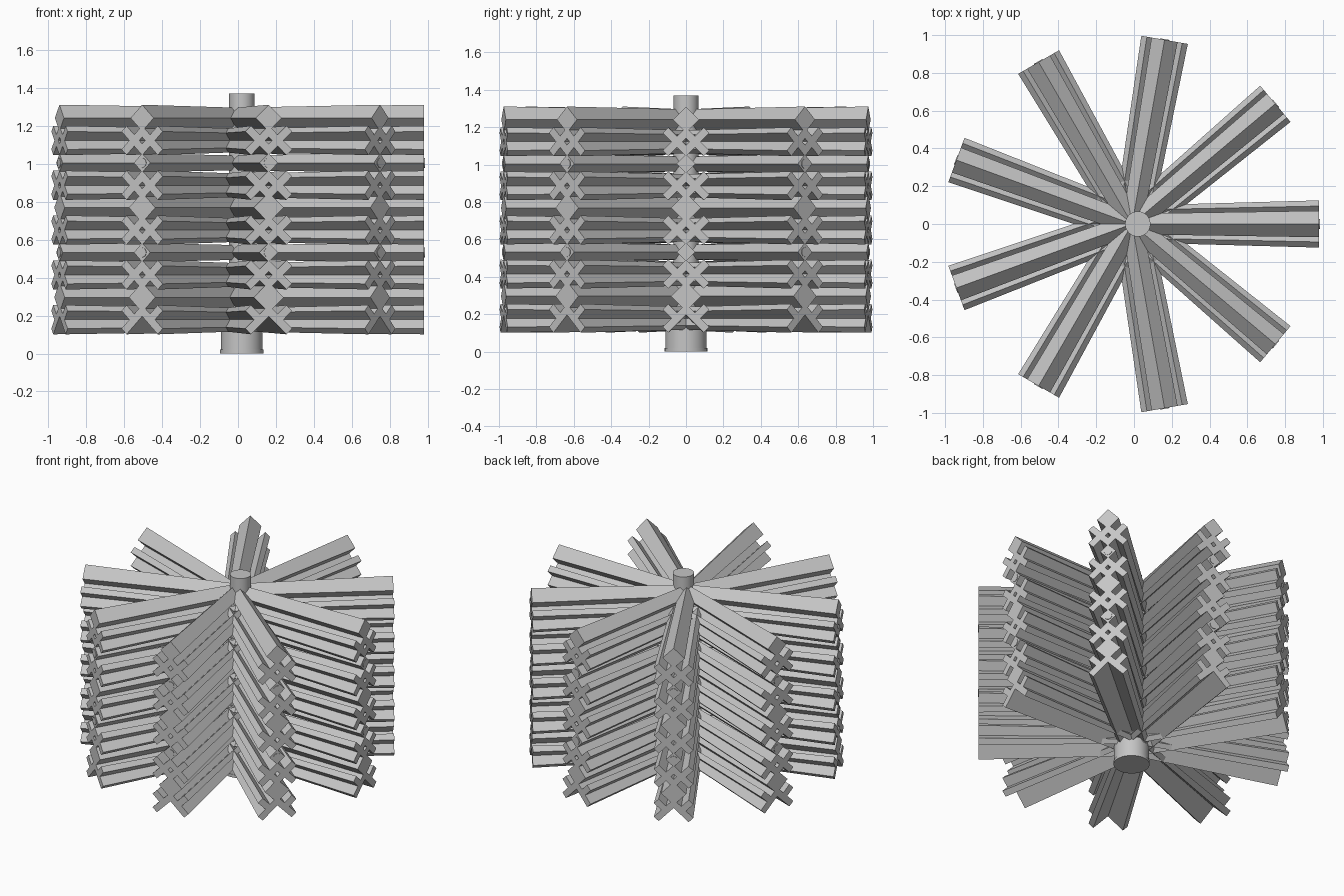
import bpy, bmesh, math
from mathutils import Matrix

cube = bpy.data.objects.get("Cube")
if cube:
    bpy.data.objects.remove(cube, do_unlink=True)

grey = bpy.data.materials.new("plain grey")
grey.use_nodes = True
GREY = (0.56, 0.56, 0.56, 1)
grey.diffuse_color = GREY
grey.node_tree.nodes["Principled BSDF"].inputs["Base Color"].default_value = GREY

ARMS = 9
REACH = 0.99        # arm length from the axis
TAPER = 0.78        # section size at the axis
AXIS_X = -0.01
TOP = 1.24          # centre of the topmost rod
STEP = 0.118        # vertical spacing of the lattice


def rod(bm, section, zc, reach=REACH):
    """Tapered bar along +x; section holds (y, dz) points about height zc."""
    inner = [bm.verts.new((0, y * TAPER, zc + d * TAPER)) for y, d in section]
    outer = [bm.verts.new((reach, y, zc + d)) for y, d in section]
    n = len(section)
    for i in range(n):
        j = (i + 1) % n
        bm.faces.new((inner[i], inner[j], outer[j], outer[i]))
    bm.faces.new(outer)
    bm.faces.new(inner[::-1])


def diamond(bm, zc, size):
    rod(bm, [(size, 0), (0, size), (-size, 0), (0, -size)], zc)


def chevron(bm, zc, flip):
    """V of two mitred diagonal legs with square-cut tips."""
    half = [(0.095, 0.077), (0.125, 0.047)]
    pts = [(0, -0.018)] + half + [(0, -0.078)]
    pts += [(-y, d) for y, d in reversed(half)]
    rod(bm, [(y, d * flip) for y, d in pts], zc)


def short_legs(bm, zc):
    """Upper stubs of the lowest cross, leaving its centre open."""
    for s in (1, -1):
        rod(bm, [(s * 0.03, 0.012), (s * 0.095, 0.077),
                 (s * 0.125, 0.047), (s * 0.06, -0.018)], zc)


def pin(bm, zc):
    ring = [math.tau * i / 16 for i in range(16)]
    rod(bm, [(0.026 * math.cos(a), 0.026 * math.sin(a)) for a in ring], zc, REACH + 0.004)


# Lattice section of one arm, from top to bottom
bm = bmesh.new()
for i in range(10):
    z = TOP - i * STEP
    if i % 2:
        chevron(bm, z, -1)
        if i < 9:
            chevron(bm, z, 1)
        else:
            short_legs(bm, z)
    elif i % 4 == 0:
        diamond(bm, z, 0.07 if i == 0 else 0.08)
    else:
        diamond(bm, z, 0.05)
        pin(bm, z)
bmesh.ops.recalc_face_normals(bm, faces=bm.faces)
arm_mesh = bpy.data.meshes.new("lattice_arm")
bm.to_mesh(arm_mesh)
bm.free()
arm_mesh.materials.append(grey)

# Nine arms spread evenly round the axis
for k in range(ARMS):
    arm = bpy.data.objects.new(f"lattice_arm_{k + 1}", arm_mesh)
    bpy.context.collection.objects.link(arm)
    arm.matrix_world = (Matrix.Translation((AXIS_X, 0, 0))
                        @ Matrix.Rotation(math.tau * k / ARMS, 4, "Z"))


def cylinder(name, radius, z0, z1):
    bpy.ops.mesh.primitive_cylinder_add(vertices=40, radius=radius, depth=z1 - z0,
                                        location=(0.02, 0, (z0 + z1) / 2))
    ob = bpy.context.object
    ob.name = name
    ob.data.materials.append(grey)
    bpy.ops.object.shade_smooth_by_angle()


# Central shaft and wider base collar
cylinder("centre_shaft", 0.067, 0.05, 1.37)
cylinder("base_collar", 0.11, 0.02, 0.14)
cylinder("base_rim", 0.114, 0, 0.02)
